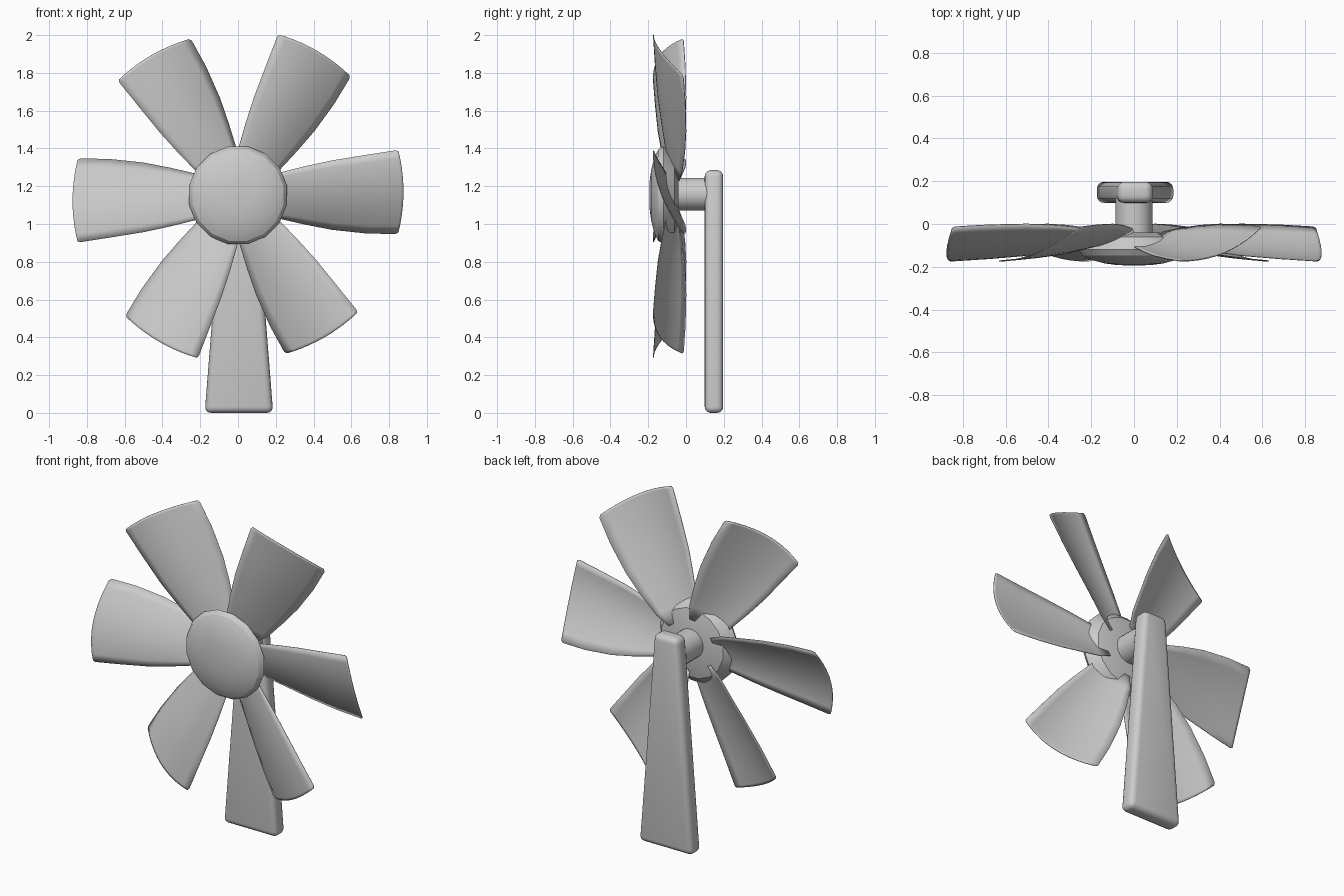
import bpy, bmesh, math
from mathutils import Matrix, Vector

if "Cube" in bpy.data.objects:
    bpy.data.objects.remove(bpy.data.objects["Cube"])

CZ = 1.147  # height of the fan axis


def make_object(name, bm, angle=35):
    bmesh.ops.recalc_face_normals(bm, faces=bm.faces)
    me = bpy.data.meshes.new(name)
    bm.to_mesh(me)
    bm.free()
    ob = bpy.data.objects.new(name, me)
    bpy.context.collection.objects.link(ob)
    bpy.ops.object.select_all(action='DESELECT')
    ob.select_set(True)
    bpy.context.view_layer.objects.active = ob
    bpy.ops.object.shade_smooth_by_angle(angle=math.radians(angle))
    return ob


def lathe(name, profile, sides, z, angle=35):
    """Spin (radius, y) points around a y-directed axis at height z."""
    bm = bmesh.new()
    rings = []
    for r, y in profile:
        if r == 0:
            rings.append([bm.verts.new((0, y, z))] * sides)
        else:
            rings.append([bm.verts.new((r * math.cos(a), y, z + r * math.sin(a)))
                          for a in (2 * math.pi * (i + .5) / sides for i in range(sides))])
    for A, B in zip(rings, rings[1:]):
        for i in range(sides):
            j = (i + 1) % sides
            bm.faces.new(list(dict.fromkeys((A[i], A[j], B[j], B[i]))))
    return make_object(name, bm, angle)


# Hub: shallow dome, chamfered rim, tapering back
lathe("hub", [(0, -.194), (.08, -.192), (.14, -.184), (.19, -.171), (.225, -.158),
              (.246, -.147), (.264, -.12), (.21, -.06), (.12, -.04), (0, -.04)],
      16, 1.152, 28)

# Axle between hub and stand
lathe("axle", [(0, -.05), (.087, -.05), (.087, .12), (0, .12)], 24, 1.158)

# Stand: tapered rounded post
bm = bmesh.new()
bmesh.ops.create_cube(bm, size=1)
for v in bm.verts:
    top = v.co.z > 0
    v.co = Vector((.005 + math.copysign(.08 if top else .181, v.co.x),
                   .148 + math.copysign(.049, v.co.y), 1.285 if top else 0))
bmesh.ops.bevel(bm, geom=bm.edges[:], offset=.033, segments=4, profile=.5,
                affect='EDGES')
make_object("stand", bm, 40)

# Blade stations: radius, leading offset, trailing offset, y at lead / middle / trail
STATIONS = [(.14, .085, .08, -.095, -.07, -.035),
            (.22, .125, .118, -.108, -.085, -.02),
            (.36, .16, .15, -.128, -.10, -.006),
            (.50, .19, .177, -.147, -.115, 0),
            (.68, .219, .196, -.162, -.127, -.004),
            (.835, .243, .199, -.172, -.135, -.013),
            (.85, .238, .190, -.173, -.136, -.02)]
N = 10


def blade(k):
    bm = bmesh.new()
    rows = []
    for r, lead, trail, yl, ym, yt in STATIONS:
        row = []
        for i in range(N + 1):
            t = 2 * i / N - 1  # -1 trailing edge, +1 leading edge
            z = (lead - trail) / 2 + t * (lead + trail) / 2
            y = ym + t * (yl - yt) / 2 + t * t * ((yl + yt) / 2 - ym)
            row.append(bm.verts.new((r + .026 * (r / .85) * (1 - t * t), y, z)))
        rows.append(row)
    for A, B in zip(rows, rows[1:]):
        for i in range(N):
            bm.faces.new((A[i], A[i + 1], B[i + 1], B[i]))
    bm.transform(Matrix.Translation((0, 0, CZ)) @ Matrix.Rotation(-k * math.pi / 3, 4, 'Y'))
    ob = make_object(f"blade_{k + 1}", bm, 50)
    mod = ob.modifiers.new("thickness", 'SOLIDIFY')
    mod.thickness = .004
    mod.offset = 0


# Six blades around the hub
for k in range(6):
    blade(k)
